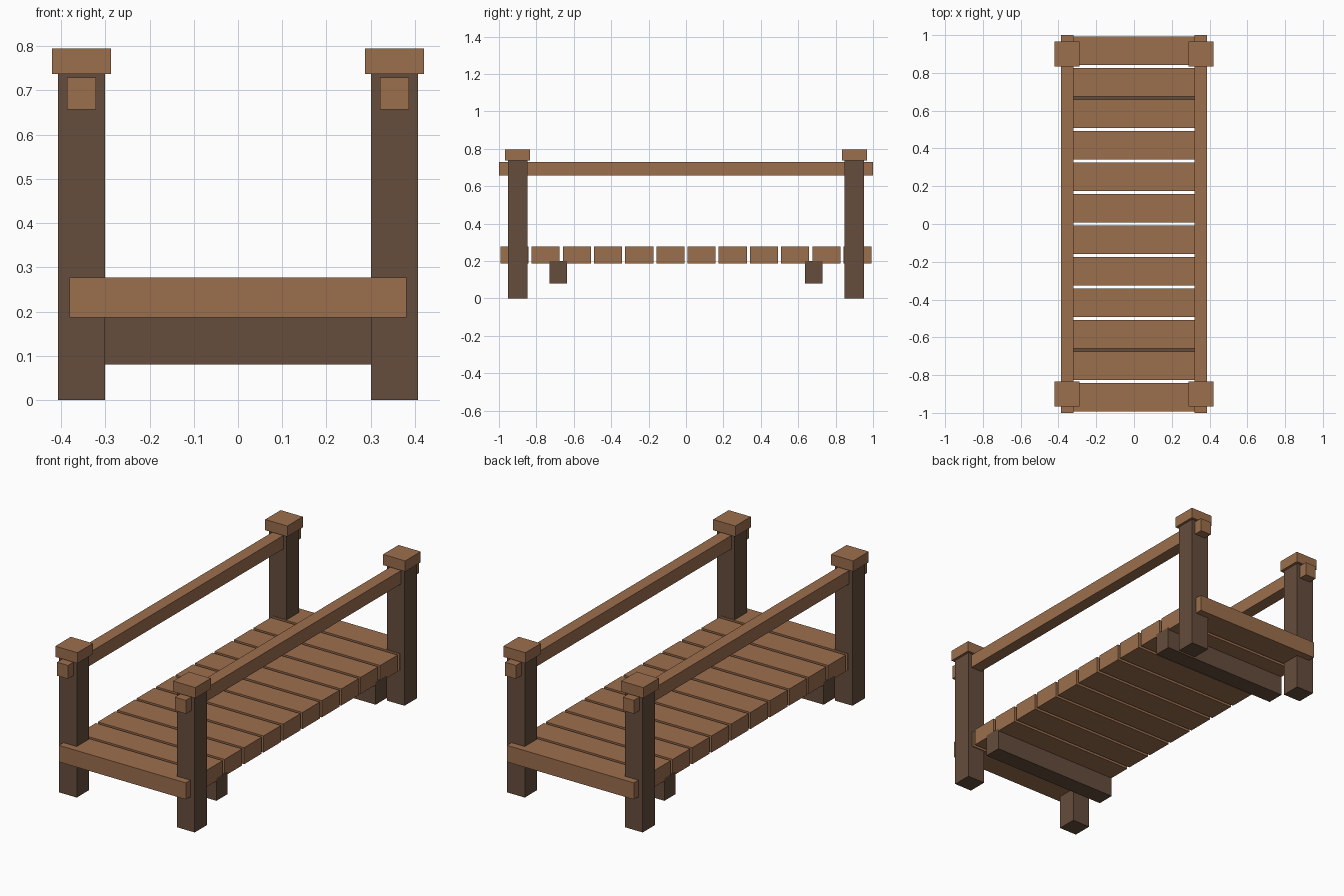
import bpy

if "Cube" in bpy.data.objects:
    bpy.data.objects.remove(bpy.data.objects["Cube"])


def material(name, rgb):
    mat = bpy.data.materials.new(name)
    mat.diffuse_color = (*rgb, 1)
    mat.use_nodes = True
    mat.node_tree.nodes["Principled BSDF"].inputs["Base Color"].default_value = mat.diffuse_color
    return mat


LIGHT = material("light_wood", (0.33, 0.156, 0.074))
DARK = material("dark_wood", (0.133, 0.074, 0.045))


def box(name, center, size, mat):
    bpy.ops.mesh.primitive_cube_add(size=1, location=center)
    ob = bpy.context.object
    ob.name = name
    ob.scale = size
    bpy.ops.object.transform_apply(location=False, rotation=False, scale=True)
    ob.data.materials.append(mat)
    return ob


# Deck planks
COUNT, PITCH = 12, 0.1667
for i in range(COUNT):
    y = (i - (COUNT - 1) / 2) * PITCH
    box(f"deck_plank_{i + 1}", (0, y, 0.232), (0.762, 0.15, 0.09), LIGHT)

# Cross beams under the deck
for end, sy in (("front", -1), ("back", 1)):
    box(f"{end}_cross_beam", (0, sy * 0.683, 0.14), (0.764, 0.095, 0.12), DARK)

# Handrails, posts and post caps
for side, sx in (("left", -1), ("right", 1)):
    x = sx * 0.354
    box(f"{side}_handrail", (x, 0, 0.693), (0.066, 2.0, 0.073), LIGHT)
    for end, sy in (("front", -1), ("back", 1)):
        y = sy * 0.9
        box(f"{end}_{side}_post", (x, y, 0.3685), (0.106, 0.106, 0.737), DARK)
        box(f"{end}_{side}_post_cap", (x, y, 0.766), (0.133, 0.133, 0.058), LIGHT)
